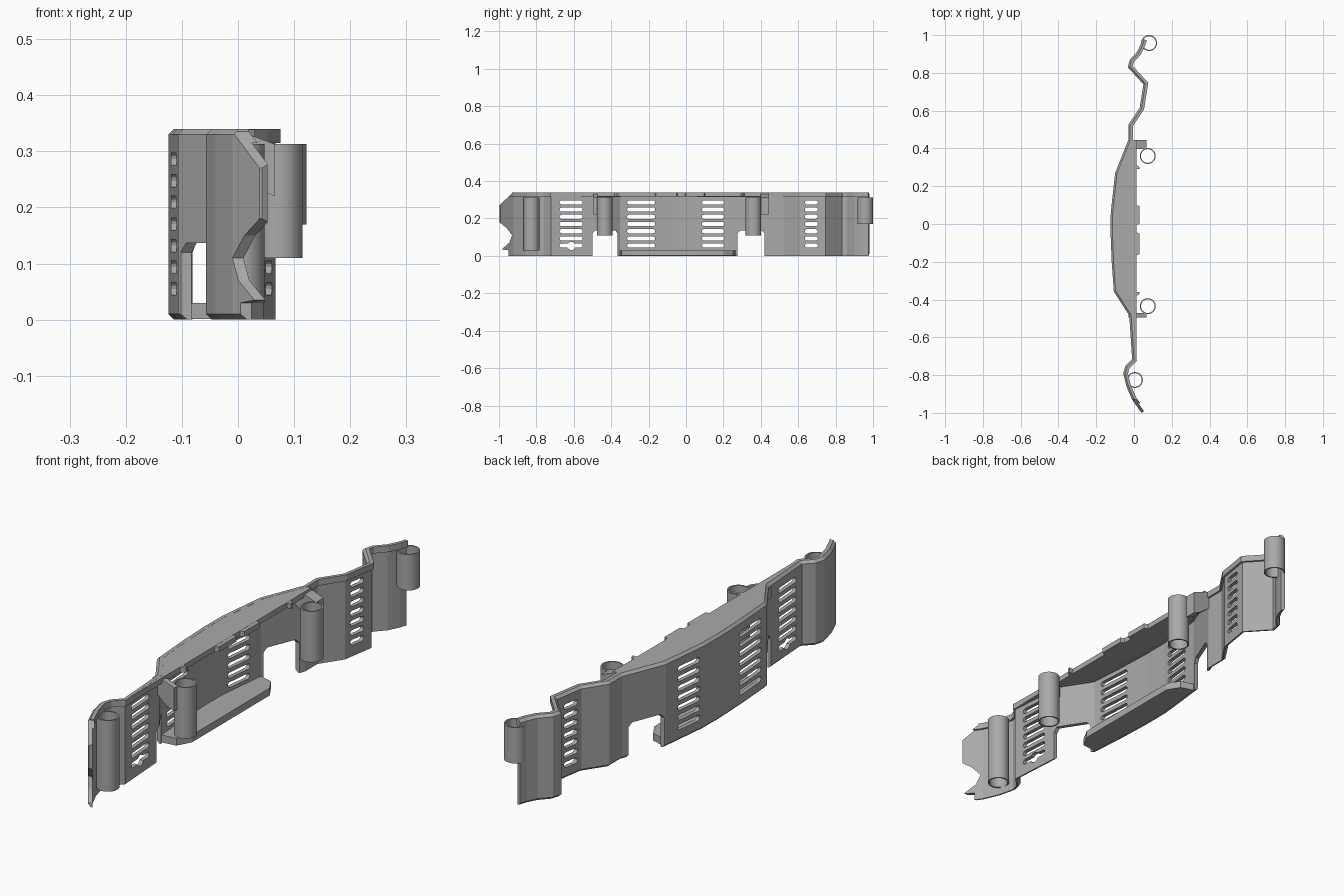
import bpy, bmesh, math
from mathutils import Vector

if "Cube" in bpy.data.objects:
    bpy.data.objects.remove(bpy.data.objects["Cube"])

grey = bpy.data.materials.new("satin_grey")
grey.use_nodes = True
colour = (0.4, 0.4, 0.4, 1)
grey.diffuse_color = colour
grey.node_tree.nodes["Principled BSDF"].inputs["Base Color"].default_value = colour

# Plan line of the outer wall face, from front to back
PATH = [Vector(p) for p in [
    (.04, -1.0), (-.01, -.93), (-.04, -.86), (-.057, -.79), (-.045, -.75), (-.01, -.715),
    (-.025, -.485), (-.107, -.357), (-.118, -.2), (-.124, -.05), (-.123, .06), (-.1, .27),
    (-.03, .445), (-.03, .525), (.03, .615), (.05, .74), (-.033, .83),
    (-.022, .87), (.015, .91), (.035, .95), (.045, .98)]]
TOP = .34


def offset(path, d):
    """Shift the plan line sideways toward the inside, with mitred corners."""
    out = []
    for i, p in enumerate(path):
        a = (p - path[max(i - 1, 0)]) if i else (path[1] - p)
        b = (path[i + 1] - p) if i < len(path) - 1 else a
        na, nb = [Vector((v.y, -v.x)).normalized() for v in (a, b)]
        m = (na + nb).normalized()
        out.append(p + m * d / max(m.dot(na), .5))
    return out


def finish(name, bm, helper=False):
    bmesh.ops.recalc_face_normals(bm, faces=bm.faces)
    me = bpy.data.meshes.new(name)
    bm.to_mesh(me)
    bm.free()
    ob = bpy.data.objects.new(name, me)
    bpy.context.collection.objects.link(ob)
    me.materials.append(grey)
    ob.hide_render = helper
    if helper:
        ob.hide_set(True)
    return ob


def prism(bm, pts, lo, hi, axis="z"):
    """Extrude a plan outline along z, a (y, z) outline along x, or (x, z) along y."""
    place = {"z": lambda p, t: (p[0], p[1], t),
             "x": lambda p, t: (t, p[0], p[1]),
             "y": lambda p, t: (p[0], t, p[1])}[axis]
    a, b = [[bm.verts.new(place(p, t)) for p in pts] for t in (lo, hi)]
    bm.faces.new(a)
    bm.faces.new(b)
    for i in range(len(pts)):
        j = (i + 1) % len(pts)
        bm.faces.new((a[i], a[j], b[j], b[i]))


def strip(name, section):
    """Sweep a closed (inset, z) section along the plan line."""
    bm = bmesh.new()
    rows = [[bm.verts.new((p.x, p.y, z)) for p in offset(PATH, d)] for d, z in section]
    for r, s in zip(rows, rows[1:] + rows[:1]):
        for i in range(len(PATH) - 1):
            bm.faces.new((r[i], r[i + 1], s[i + 1], s[i]))
    for i in (0, -1):
        bm.faces.new([r[i] for r in rows])
    return finish(name, bm)


def cut(ob, cutter):
    m = ob.modifiers.new("cut", "BOOLEAN")
    m.operation = "DIFFERENCE"
    m.solver = "EXACT"
    m.object = cutter


def arc(cy, cz, r, start, stop, n):
    return [(cy + r * math.cos(math.radians(start + (stop - start) * i / n)),
             cz + r * math.sin(math.radians(start + (stop - start) * i / n)))
            for i in range(n + 1)]


# Wall and rim along the top, both with a bevelled outer edge
wall = strip("wall", [(.01, 0), (0, .01), (0, TOP - .01), (.01, TOP), (.016, TOP), (.016, 0)])
rim = strip("top_rim", [(.001, .315), (.001, TOP - .01), (.01, TOP), (.024, TOP), (.024, .315)])

# Vent slots
bm = bmesh.new()
R = .011
for y0, y1 in ((-.676, -.553), (-.315, -.165), (.085, .205), (.635, .705)):
    for k in range(7):
        z = .055 + k * .0385
        outline = arc(y1 - R, z, R, -90, 90, 6) + arc(y0 + R, z, R, 90, 270, 6)
        prism(bm, outline, -.4, .4, "x")
cut(wall, finish("vent_cutter", bm, True))

# Lower notches, keyhole and shaped front end
bm = bmesh.new()
for y0, y1 in ((-.5, -.365), (.275, .42)):
    prism(bm, [(y0, -.1), (y1, -.1), (y1, .12), (y1 - .015, .137),
               (y0 + .015, .137), (y0, .12)], -.4, .4, "x")
prism(bm, arc(-.613, .053, .022, 0, 345, 23), -.4, .4, "x")
prism(bm, [(-.93, .36), (-.93, .335), (-.998, .27), (-.998, .18), (-.96, .15), (-.93, .11),
           (-.945, .07), (-.985, .035), (-.95, .03), (-.95, -.1), (-1.2, -.1), (-1.2, .36)],
      -.4, .4, "x")
shape_cutter = finish("shape_cutter", bm, True)
cut(wall, shape_cutter)
cut(rim, shape_cutter)

# Top deck filling the bowed middle, with small locating tabs
inner = offset(PATH, .012)
middle = [p for p in inner if -.73 < p.y < .46]
bm = bmesh.new()
prism(bm, middle + [(.012, .445), (.012, -.715)], .318, TOP - .0005)
for y0, y1 in ((.0, .095), (-.16, -.05)):
    prism(bm, [(0, y0 - .01), (.028, y0), (.028, y1), (0, y1 + .01)], .318, TOP - .001)
for y, s in ((-.36, -1), (.29, 1)):
    prism(bm, [(0, y), (.03, y), (.03, y + s * .01), (0, y + s * .03)], .318, TOP - .001)
finish("top_deck", bm)

# Bottom ledge under the middle panel
bm = bmesh.new()
ledge = [p for p in inner if -.36 < p.y < .275]
prism(bm, ledge + [(-.03, .25), (0, .2), (0, -.29), (-.03, -.345)], .001, .03)
finish("bottom_ledge", bm)


# Open tubular posts
def post(name, x, y, lo, hi=.313, r=.042, wall_t=.006, n=40):
    bm = bmesh.new()
    rings = [[bm.verts.new((px, py, z)) for px, py in arc(x, y, rad, 0, 360 * (n - 1) / n, n - 1)]
             for rad, z in ((r, lo), (r, hi), (r - wall_t, hi), (r - wall_t, lo))]
    for a, b in zip(rings, rings[1:] + rings[:1]):
        for i in range(n):
            j = (i + 1) % n
            bm.faces.new((a[i], a[j], b[j], b[i]))
    ob = finish(name, bm)
    bpy.ops.object.select_all(action="DESELECT")
    ob.select_set(True)
    bpy.context.view_layer.objects.active = ob
    bpy.ops.object.shade_smooth_by_angle(angle=math.radians(30))


post("front_post", .005, -.826, .03)
post("front_middle_post", .073, -.435, .11)
post("back_middle_post", .073, .36, .11)
post("back_post", .08, .958, .17)

# Tapered brackets tying the middle posts to the wall
for name, y0, y1 in (("front_bracket", -.495, -.472), ("back_bracket", .397, .445)):
    bm = bmesh.new()
    prism(bm, [(-.03, .33), (.02, .33), (.065, .313), (.065, .22), (.03, .235), (-.03, .285)],
          y0, y1, "y")
    finish(name, bm)
